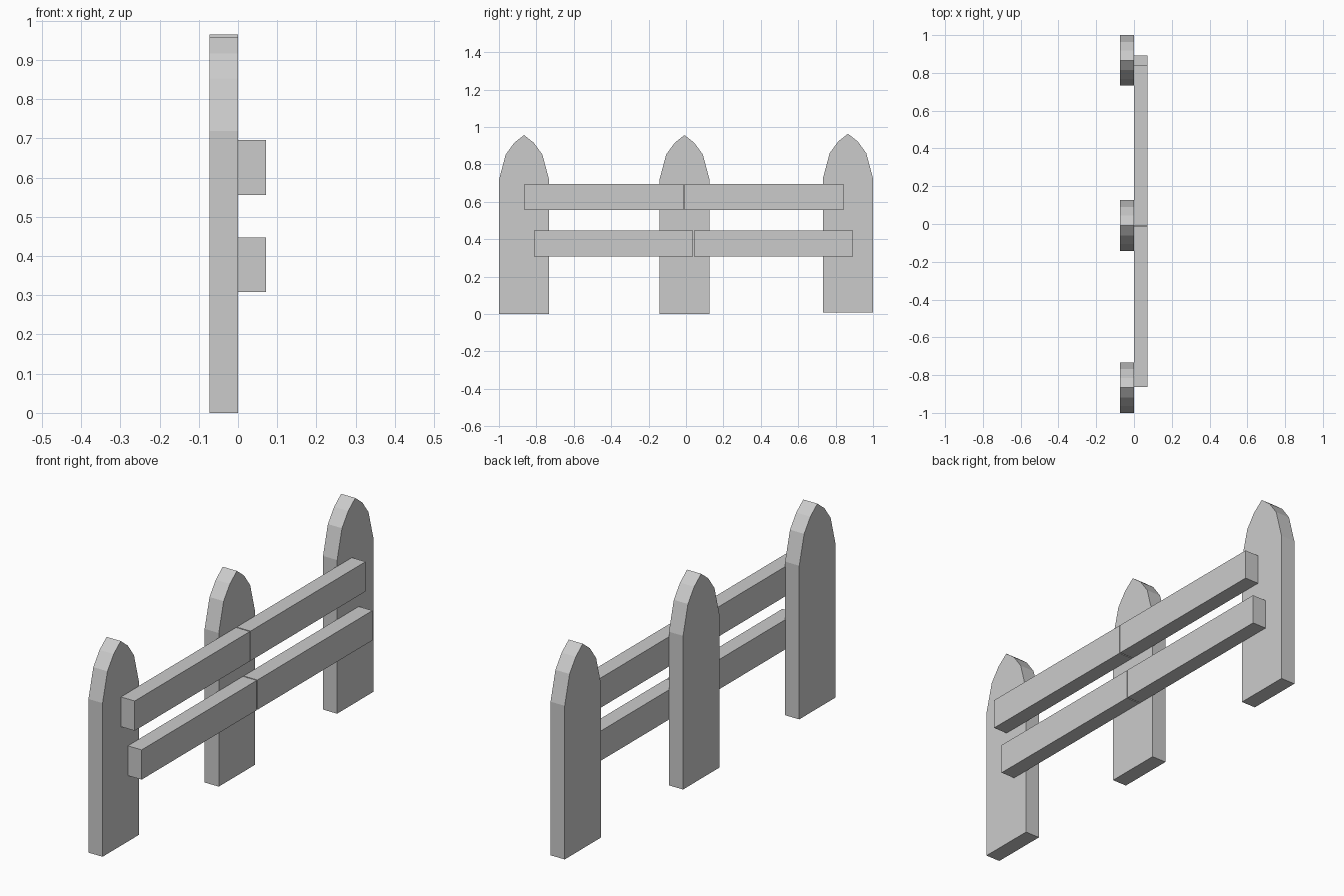
import bpy, bmesh

if "Cube" in bpy.data.objects:
    bpy.data.objects.remove(bpy.data.objects["Cube"])

# Half outline of a picket: (y offset, z), apex last
HALF = [(0.134, 0.0), (0.134, 0.718), (0.098, 0.853), (0.052, 0.916)]
OUTLINE = HALF + [(0.0, 0.957)] + [(-y, z) for y, z in reversed(HALF)]


def extrude_x(name, outline, x0, x1, y=0.0, z=0.0):
    """Extrude a (y, z) outline along x."""
    bm = bmesh.new()
    face = bm.faces.new([bm.verts.new((x0, a, b)) for a, b in outline])
    ext = bmesh.ops.extrude_face_region(bm, geom=[face])
    verts = [v for v in ext["geom"] if isinstance(v, bmesh.types.BMVert)]
    bmesh.ops.translate(bm, verts=verts, vec=(x1 - x0, 0, 0))
    bmesh.ops.recalc_face_normals(bm, faces=bm.faces)
    mesh = bpy.data.meshes.new(name)
    bm.to_mesh(mesh)
    bm.free()
    obj = bpy.data.objects.new(name, mesh)
    obj.location = (0, y, z)
    bpy.context.collection.objects.link(obj)
    return obj


# Pointed posts (the last one sits slightly higher)
for i, (y, z) in enumerate([(-0.866, 0.0), (-0.008, 0.0), (0.866, 0.007)]):
    extrude_x(f"post_{i + 1}", OUTLINE, -0.073, 0.0, y, z)

# Two rows of rails, each made of two planks butted at the middle post
LENGTH, HEIGHT = 0.85, 0.139
PLANK = [(0, 0), (LENGTH, 0), (LENGTH, HEIGHT), (0, HEIGHT)]
for row, y, z in [("upper", -0.864, 0.556), ("lower", -0.813, 0.308)]:
    for i in range(2):
        extrude_x(f"{row}_rail_{i + 1}", PLANK, -0.001, 0.071, y + i * (LENGTH + 0.005), z)
